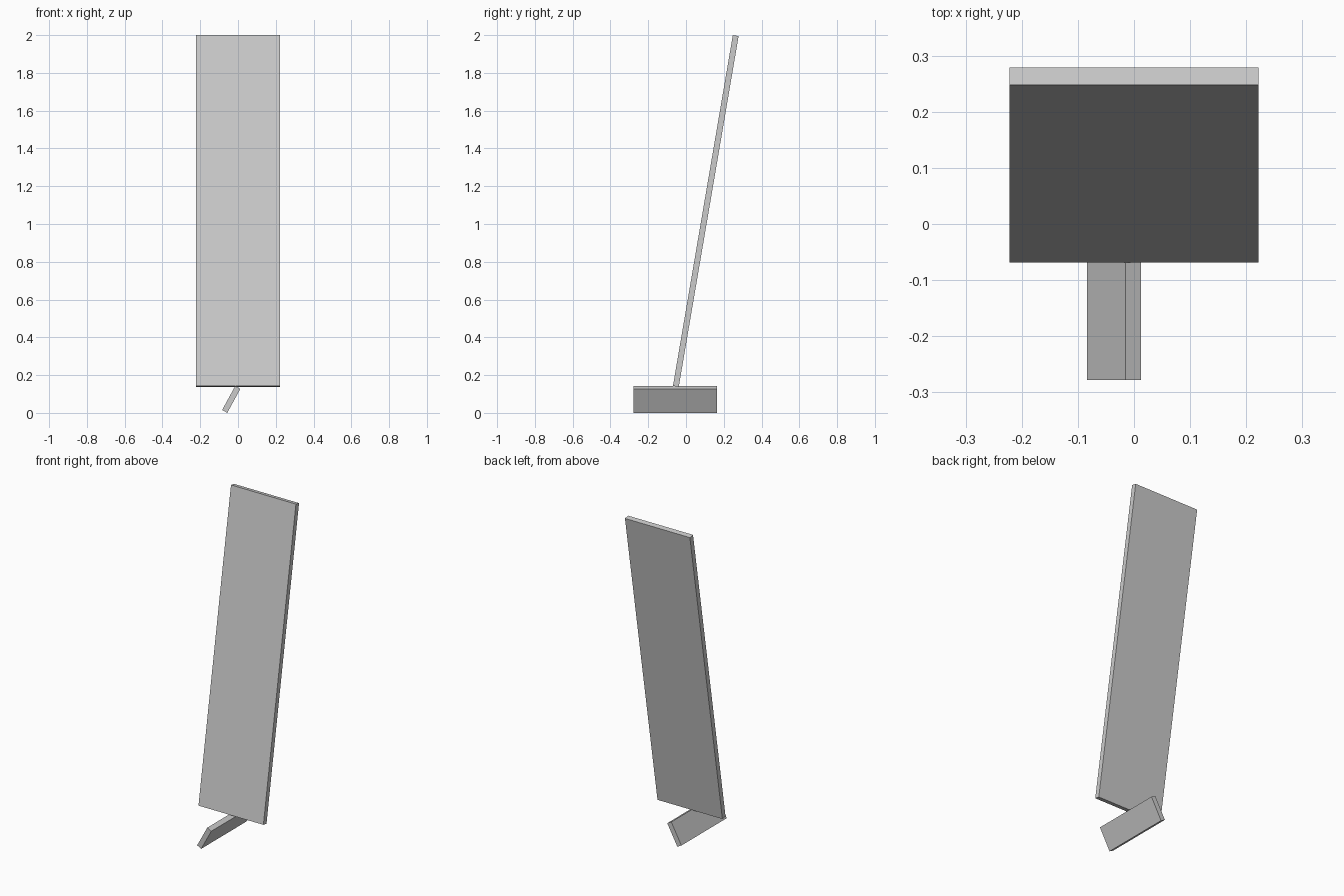
import bpy
from math import sin, cos, atan2
from mathutils import Matrix, Vector

default = bpy.data.objects.get("Cube")
if default:
    bpy.data.objects.remove(default, do_unlink=True)

# Single flat grey
grey = bpy.data.materials.new("plain_grey")
grey.use_nodes = True
colour = (0.6, 0.6, 0.6, 1)
grey.diffuse_color = colour
grey.node_tree.nodes["Principled BSDF"].inputs["Base Color"].default_value = colour

WIDTH = 0.443
THICK = 0.031


def board(name, size, centre, angle, axis):
    """A flat-faced board of the given size, turned about one axis."""
    bpy.ops.mesh.primitive_cube_add(size=1)
    obj = bpy.context.object
    obj.name = obj.data.name = name
    turn = Matrix.Rotation(angle, 4, axis)
    obj.data.transform(turn @ Matrix.Diagonal((*size, 1)))
    obj.location = centre
    obj.data.materials.append(grey)
    return obj


# Tall panel leaning back, placed by its front bottom and front top edges
bottom, top = Vector((0, -0.069, 0.143)), Vector((0, 0.248, 2.0))
run = top - bottom
lean = atan2(run.y, run.z)
behind = Vector((0, cos(lean), -sin(lean))) * THICK / 2
board("leaning_panel", (WIDTH, THICK, run.length),
      (bottom + top) / 2 + behind, -lean, 'X')

# Small slanted foot under the panel, running front to back
low, high = Vector((-0.084, -0.0565, 0.015)), Vector((-0.015, -0.0565, 0.142))
run = high - low
slant = atan2(run.x, run.z)
inward = Vector((cos(slant), 0, -sin(slant))) * THICK / 2
board("slanted_foot", (THICK, WIDTH, run.length),
      (low + high) / 2 + inward, slant, 'Y')
